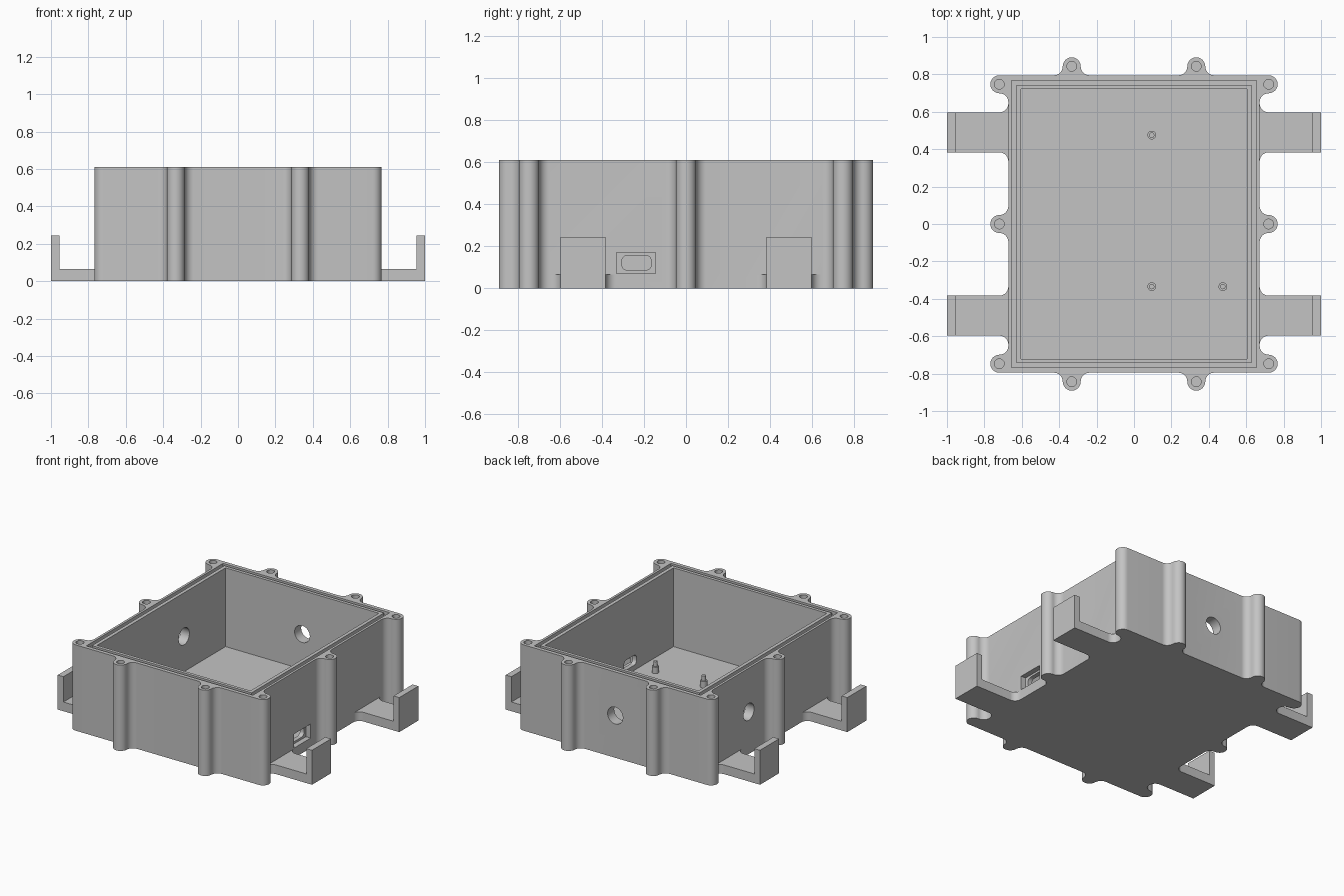
import bpy, bmesh
from math import cos, sin, radians

if "Cube" in bpy.data.objects:
    bpy.data.objects.remove(bpy.data.objects["Cube"])

# One grey plastic for the whole enclosure
grey = bpy.data.materials.new("grey_plastic")
grey.use_nodes = True
grey.diffuse_color = (0.55, 0.55, 0.55, 1)
grey.node_tree.nodes["Principled BSDF"].inputs["Base Color"].default_value = grey.diffuse_color

WALL_X, WALL_Y, HEIGHT, FLOOR = 0.672, 0.795, 0.61, 0.05
R = 0.048                      # ear and fillet radius
EAR_X, EAR_Y = WALL_X + R, WALL_Y + R
CORNER_Y = WALL_Y - R
FRONT_EAR = 0.333


def arc(cx, cy, r, a0, a1, n=12):
    angles = [radians(a0 + (a1 - a0) * i / n) for i in range(n + 1)]
    return [(cx + r * cos(a), cy + r * sin(a)) for a in angles]


def circle(cx, cy, r):
    return arc(cx, cy, r, 0, 360, 32)[:-1]


def rect(x0, x1, y0, y1):
    return [(x0, y0), (x1, y0), (x1, y1), (x0, y1)]


def rounded_rect(x0, x1, y0, y1, r):
    return (arc(x1 - r, y1 - r, r, 0, 90, 6) + arc(x0 + r, y1 - r, r, 90, 180, 6)
            + arc(x0 + r, y0 + r, r, 180, 270, 6) + arc(x1 - r, y0 + r, r, 270, 360, 6))


def prism(name, points, low, high, axis="z"):
    """Extrude a 2D outline between two levels along an axis."""
    place = {"z": lambda u, v, w: (u, v, w),
             "x": lambda u, v, w: (w, u, v),
             "y": lambda u, v, w: (u, w, v)}[axis]
    bm = bmesh.new()
    bottom = [bm.verts.new(place(u, v, low)) for u, v in points]
    top = [bm.verts.new(place(u, v, high)) for u, v in points]
    bm.faces.new(bottom[::-1])
    bm.faces.new(top)
    for i in range(len(points)):
        j = (i + 1) % len(points)
        bm.faces.new((bottom[i], bottom[j], top[j], top[i]))
    bmesh.ops.recalc_face_normals(bm, faces=bm.faces)
    mesh = bpy.data.meshes.new(name)
    bm.to_mesh(mesh)
    bm.free()
    mesh.materials.append(grey)
    obj = bpy.data.objects.new(name, mesh)
    bpy.context.collection.objects.link(obj)
    return obj


def activate(obj):
    bpy.ops.object.select_all(action="DESELECT")
    obj.select_set(True)
    bpy.context.view_layer.objects.active = obj


def combine(target, tool, operation="DIFFERENCE"):
    """Apply a boolean and discard the tool object."""
    activate(target)
    mod = target.modifiers.new("combine", "BOOLEAN")
    mod.operation, mod.solver, mod.object = operation, "EXACT", tool
    bpy.ops.object.modifier_apply(modifier=mod.name)
    bpy.data.objects.remove(tool)


def finish(obj):
    activate(obj)
    bpy.ops.object.shade_smooth_by_angle(angle=radians(30))


# Enclosure outline: one quarter with its screw ears, mirrored around
quarter = (arc(EAR_X, 0, R, 0, 90)
           + arc(EAR_X, 2 * R, R, 270, 180)
           + arc(EAR_X, CORNER_Y - 2 * R, R, 180, 90)
           + arc(EAR_X, CORNER_Y, R, -90, 90)
           + arc(FRONT_EAR + 2 * R, EAR_Y, R, 270, 180)
           + arc(FRONT_EAR, EAR_Y, R, 0, 180)
           + arc(FRONT_EAR - 2 * R, EAR_Y, R, 0, -90))
ring = (quarter + [(-x, y) for x, y in quarter[::-1]]
        + [(-x, -y) for x, y in quarter] + [(x, -y) for x, y in quarter[::-1]])
outline = []
for p in ring:
    if not outline or abs(p[0] - outline[-1][0]) + abs(p[1] - outline[-1][1]) > 1e-5:
        outline.append(p)
if abs(outline[0][0] - outline[-1][0]) + abs(outline[0][1] - outline[-1][1]) < 1e-5:
    outline.pop()
body = prism("enclosure", outline, 0, HEIGHT)

# Four mounting arms with flared roots and upturned lips
ARM_IN, ARM_OUT = 0.383, 0.597
arm_plan = ([(0.64, ARM_IN - R)]
            + arc(EAR_X, ARM_IN - R, R, 180, 90)
            + [(1, ARM_IN), (1, ARM_OUT)]
            + arc(EAR_X, ARM_OUT + R, R, 270, 180)
            + [(0.64, ARM_OUT + R)])
for sx in (1, -1):
    for sy in (1, -1):
        arm = prism("arm", [(sx * x, sy * y) for x, y in arm_plan], 0, 0.065)
        lip = prism("lip", [(sx * x, sy * y) for x, y in rect(0.955, 1, ARM_IN, ARM_OUT)], 0, 0.245)
        combine(arm, lip, "UNION")
        combine(body, arm, "UNION")

# Main cavity and the seal groove around the rim
combine(body, prism("cavity", rect(-0.603, 0.603, -0.721, 0.721), FLOOR, 1))
groove = prism("groove", rect(-0.655, 0.655, -0.768, 0.768), HEIGHT - 0.025, 0.7)
combine(groove, prism("groove_core", rect(-0.628, 0.628, -0.744, 0.744), 0.5, 0.8))
combine(body, groove)

# Blind screw holes in the ears
ears = [(sx * EAR_X, y) for sx in (1, -1) for y in (-CORNER_Y, 0, CORNER_Y)]
ears += [(sx * FRONT_EAR, sy * EAR_Y) for sx in (1, -1) for sy in (1, -1)]
for x, y in ears:
    combine(body, prism("screw_hole", circle(x, y, 0.026), 0.3, 0.7))

# Round cable holes through the back and the right wall
combine(body, prism("back_hole", circle(0, 0.3, 0.06), 0.68, 0.85, "y"))
combine(body, prism("side_hole", circle(0.255, 0.3, 0.06), -0.75, -0.55, "x"))

# Socket opening in the left wall: square recess, then rounded slot
combine(body, prism("socket_recess", rect(-0.33, -0.144, 0.071, 0.171), 0.635, 0.75, "x"))
combine(body, prism("socket_slot", rounded_rect(-0.306, -0.165, 0.086, 0.157, 0.028), 0.55, 0.75, "x"))
finish(body)

# Circuit board standoffs with locating pins
for x, y in ((0.095, 0.475), (0.095, -0.335), (0.475, -0.335)):
    standoff = prism("standoff", circle(x, y, 0.023), FLOOR - 0.01, FLOOR + 0.045)
    combine(standoff, prism("pin", circle(x, y, 0.014), FLOOR, FLOOR + 0.08), "UNION")
    finish(standoff)
